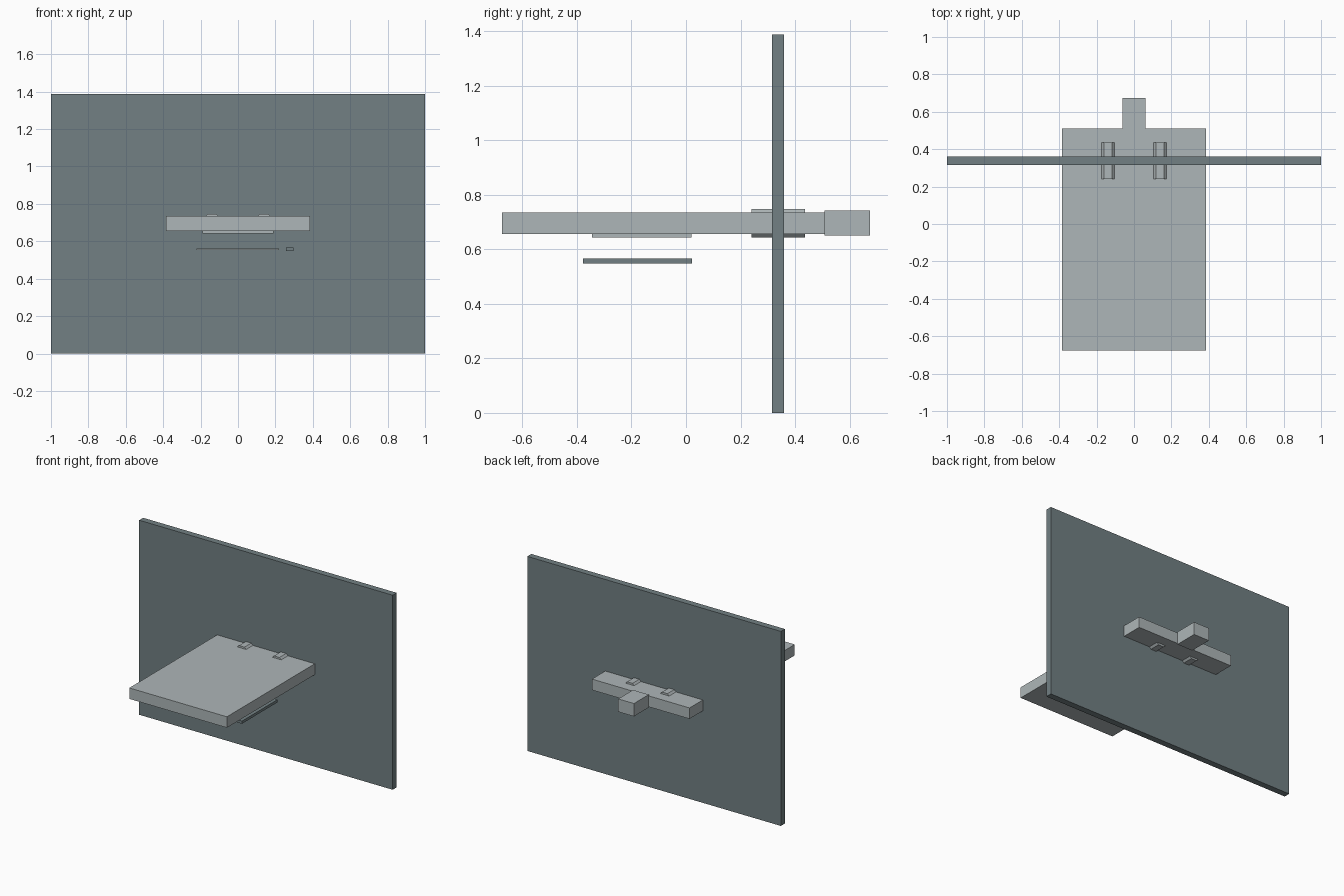
import bpy
import math

if "Cube" in bpy.data.objects:
    bpy.data.objects.remove(bpy.data.objects["Cube"])


def material(name, rgb):
    m = bpy.data.materials.new(name)
    m.diffuse_color = (*rgb, 1.0)
    m.use_nodes = True
    m.node_tree.nodes["Principled BSDF"].inputs["Base Color"].default_value = m.diffuse_color
    return m


light = material("light_grey", (0.423, 0.468, 0.479))
dark = material("slate_grey", (0.168, 0.216, 0.227))


def box(name, lo, hi, mat):
    """Axis-aligned box between two corners."""
    bpy.ops.mesh.primitive_cube_add(
        size=1, location=[(a + b) / 2 for a, b in zip(lo, hi)])
    ob = bpy.context.object
    ob.name = name
    ob.scale = [b - a for a, b in zip(lo, hi)]
    bpy.ops.object.transform_apply(location=False, rotation=False, scale=True)
    ob.data.materials.append(mat)
    return ob


# Upright wall panel
box("wall_panel", (-1, 0.315, 0), (1, 0.36, 1.387), dark)

# Slab passing through the panel, with its rear tab
box("slab", (-0.385, -0.675, 0.656), (0.385, 0.51, 0.734), light)
box("rear_tab", (-0.062, 0.508, 0.65), (0.062, 0.675, 0.742), light)

# Pad on the slab's underside
box("under_pad", (-0.19, -0.345, 0.643), (0.19, 0.02, 0.657), light)

# Loose tray and side rail below the slab
box("lower_tray", (-0.222, -0.375, 0.553), (0.22, 0.02, 0.562), light)
box("side_rail", (0.256, -0.378, 0.547), (0.296, 0.022, 0.566), dark)

# Eight-sided pins sunk in the slab, flat side up
for side, x in (("left", -0.138), ("right", 0.138)):
    bpy.ops.mesh.primitive_cylinder_add(
        vertices=8, radius=0.0565, depth=0.197,
        location=(x, 0.338, 0.695))
    pin = bpy.context.object
    pin.name = side + "_pin"
    pin.rotation_euler = (math.pi / 2, math.pi / 8, 0)
    bpy.ops.object.transform_apply(location=False, rotation=True, scale=False)
    pin.data.materials.append(light)
